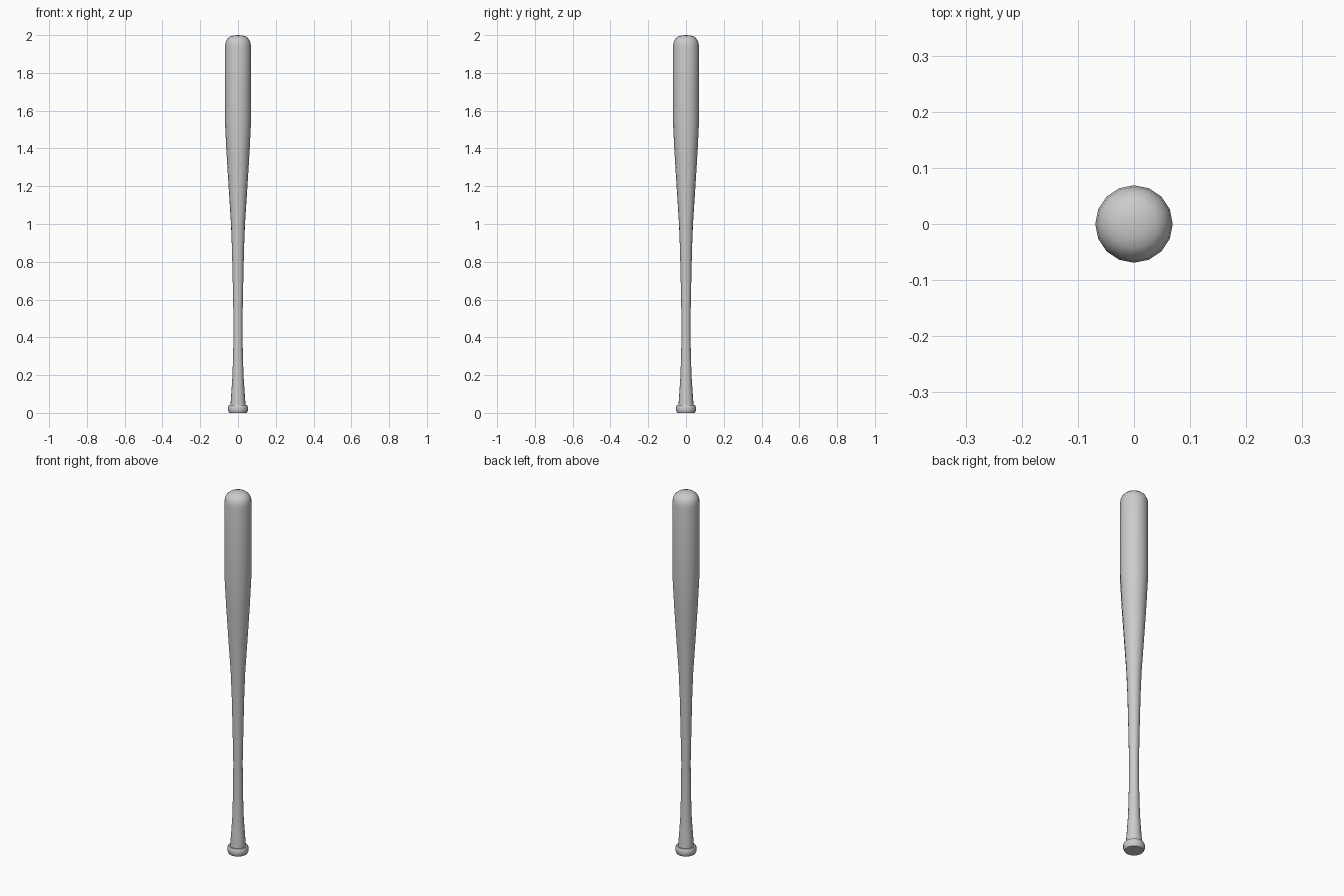
import bpy
import bmesh
import math

SIDES = 16

cube = bpy.data.objects.get("Cube")
if cube:
    bpy.data.objects.remove(cube, do_unlink=True)

grey = bpy.data.materials.new("plain grey")
grey.use_nodes = True
colour = (0.6, 0.6, 0.6, 1)
grey.diffuse_color = colour
grey.node_tree.nodes["Principled BSDF"].inputs["Base Color"].default_value = colour


def lathe(name, profile):
    """Spin a (radius, height) profile about z, closing both ends."""
    bm = bmesh.new()
    verts = [bm.verts.new((r, 0, z)) for r, z in profile]
    edges = [bm.edges.new(pair) for pair in zip(verts, verts[1:])]
    bmesh.ops.spin(bm, geom=verts + edges, cent=(0, 0, 0), axis=(0, 0, 1),
                   angle=math.tau, steps=SIDES)
    bmesh.ops.remove_doubles(bm, verts=bm.verts, dist=0.0005)
    bmesh.ops.recalc_face_normals(bm, faces=bm.faces)
    mesh = bpy.data.meshes.new(name)
    bm.to_mesh(mesh)
    bm.free()
    mesh.materials.append(grey)
    obj = bpy.data.objects.new(name, mesh)
    bpy.context.collection.objects.link(obj)
    bpy.ops.object.select_all(action="DESELECT")
    obj.select_set(True)
    bpy.context.view_layer.objects.active = obj
    bpy.ops.object.shade_smooth_by_angle(angle=math.radians(40))
    return obj


# Knob, flared grip, tapering shaft, straight barrel and rounded end
lathe("bat", [
    (0, 0), (0.047, 0), (0.053, 0.012), (0.053, 0.032), (0.048, 0.041), (0.04, 0.041),
    (0.035, 0.11), (0.029, 0.2), (0.025, 0.35), (0.024, 0.5),
    (0.028, 0.7), (0.032, 0.87), (0.037, 1.0), (0.05, 1.2),
    (0.061, 1.38), (0.069, 1.54), (0.069, 1.94), (0.066, 1.962),
    (0.057, 1.98), (0.043, 1.992), (0.023, 1.998), (0, 2),
])
